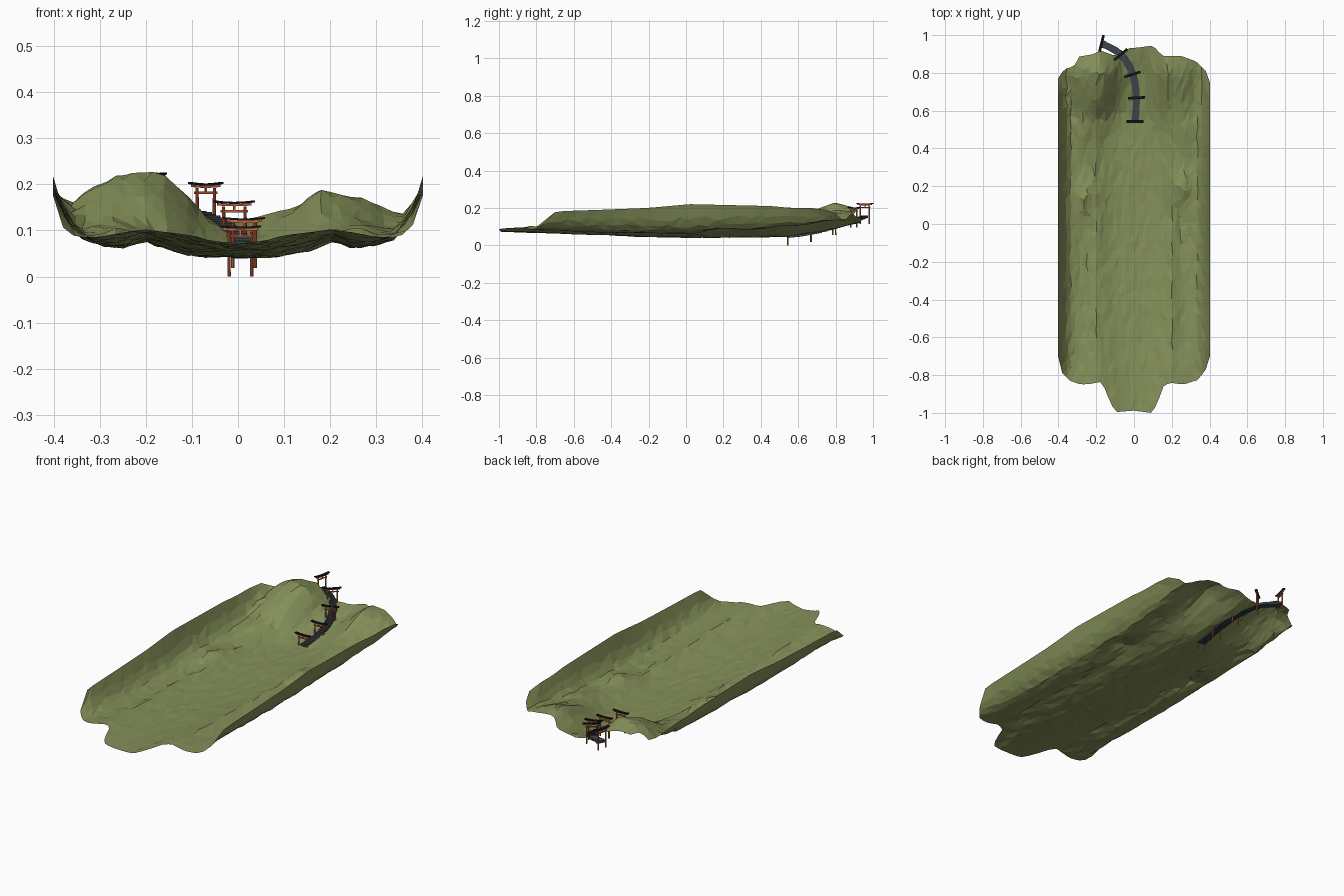
import bpy, bmesh, math, random
from mathutils import Matrix, Vector

if "Cube" in bpy.data.objects:
    bpy.data.objects.remove(bpy.data.objects["Cube"])

random.seed(4)


def material(name, rgb):
    m = bpy.data.materials.new(name)
    m.diffuse_color = (*rgb, 1)
    m.use_nodes = True
    m.node_tree.nodes["Principled BSDF"].inputs["Base Color"].default_value = m.diffuse_color
    return m


GRASS = material("grass", (0.235, 0.28, 0.1))
RED = material("vermilion", (0.6, 0.13, 0.05))
BLACK = material("black_tile", (0.008, 0.008, 0.009))
SLATE = material("slate", (0.045, 0.06, 0.065))


def finish(bm, name, mat):
    me = bpy.data.meshes.new(name)
    bmesh.ops.recalc_face_normals(bm, faces=bm.faces)
    bm.to_mesh(me)
    bm.free()
    me.materials.append(mat)
    ob = bpy.data.objects.new(name, me)
    bpy.context.collection.objects.link(ob)
    return ob


def lerp(pts, x):
    if x <= pts[0][0]:
        return pts[0][1]
    for (a, u), (b, v) in zip(pts, pts[1:]):
        if x <= b:
            return u + (v - u) * (x - a) / (b - a)
    return pts[-1][1]


# Valley cross-sections (height against |x|) at several stations along y
XS = (0, .06, .1, .15, .2, .25, .3, .34, .37, .39, .402)
SECTIONS = [
    (-1.0, (.072, .078, .09, .1, .104, .1, .09, .09, .09, .1, .11)),
    (-.82, (.068, .07, .08, .094, .102, .095, .085, .085, .09, .105, .12)),
    (-.69, (.063, .065, .072, .086, .096, .082, .078, .09, .12, .155, .182)),
    (-.45, (.055, .056, .06, .073, .088, .07, .07, .085, .118, .165, .19)),
    (-.2, (.045, .046, .047, .06, .08, .062, .067, .082, .117, .168, .2)),
    (.02, (.042, .042, .044, .058, .08, .063, .07, .085, .12, .178, .22)),
    (.45, (.044, .044, .047, .064, .088, .09, .085, .095, .13, .178, .21)),
    (.56, (.046, .049, .06, .085, .11, .11, .1, .1, .13, .17, .2)),
]
# Back hills (height against x), uneven left to right
HILLS = [
    (.66, [(-.4, .2), (-.37, .14), (-.33, .13), (-.27, .165), (-.2, .18), (-.15, .155), (-.08, .08),
           (0, .06), (.06, .068), (.12, .1), (.18, .14), (.25, .135), (.32, .11), (.36, .12), (.4, .2)]),
    (.8, [(-.4, .185), (-.36, .155), (-.32, .198), (-.25, .226), (-.17, .23), (-.13, .2), (-.06, .12),
          (0, .085), (.05, .09), (.12, .14), (.17, .19), (.24, .182), (.3, .16), (.35, .13), (.4, .185)]),
    (.95, [(-.4, .17), (-.33, .18), (-.25, .19), (-.18, .185), (-.12, .155), (-.06, .13),
           (0, .125), (.05, .135), (.12, .15), (.17, .17), (.24, .165), (.3, .15), (.36, .13), (.4, .16)]),
]
# Side knolls: x, y, height
KNOLLS = [(-.26, .14, .035), (.26, .2, .035), (-.28, .5, .02), (.28, .48, .02), (-.2, .3, -.01), (.19, .05, -.008)]


def height(x, y):
    rows = [(k, lerp(list(zip(XS, zs)), abs(x))) for k, zs in SECTIONS]
    rows += [(k, lerp(p, x)) for k, p in HILLS]
    z = lerp(rows, y)
    for mx, my, amp in KNOLLS:
        z += amp * math.exp(-((x - mx) / .045) ** 2 - ((y - my) / .08) ** 2)
    return z


# Scalloped ends of the terrain sheet
FRONT = [(-.402, -.7), (-.38, -.79), (-.34, -.83), (-.28, -.85), (-.22, -.845), (-.18, -.835), (-.155, -.87),
         (-.12, -.96), (-.09, -.995), (0, -.988), (.09, -1), (.12, -.96), (.155, -.86), (.19, -.84),
         (.26, -.85), (.34, -.825), (.38, -.77), (.402, -.7)]
BACK = [(-.402, .77), (-.37, .82), (-.315, .835), (-.3, .885), (-.21, .9), (-.18, .92), (-.1, .89), (-.03, .93),
        (.03, .935), (.1, .945), (.15, .89), (.25, .89), (.33, .86), (.38, .81), (.402, .75)]

NX, NY = 36, 30
cols = [-.402 + .804 * i / NX for i in range(NX + 1)]
bm = bmesh.new()
grid = []
for i, x0 in enumerate(cols):
    y0, y1 = lerp(FRONT, x0), lerp(BACK, x0)
    col = []
    for j in range(NY + 1):
        inside = 0 < i < NX and 0 < j < NY
        x = x0 + (random.uniform(-.006, .006) if inside else 0)
        y = y0 + (y1 - y0) * j / NY + (random.uniform(-.02, .02) if inside else 0)
        rough = random.uniform(-.003, .003) if inside else 0
        col.append(bm.verts.new((x, y, height(x, y) + rough)))
    grid.append(col)
for i in range(NX):
    for j in range(NY):
        bm.faces.new((grid[i][j], grid[i + 1][j], grid[i + 1][j + 1], grid[i][j + 1]))
bmesh.ops.triangulate(bm, faces=bm.faces)
finish(bm, "valley_terrain", GRASS)


def add_box(bm, size, mat):
    bmesh.ops.create_cube(bm, size=1, matrix=mat @ Matrix.Diagonal((*size, 1)))


def add_beam(bm, half, z, lift, thick, depth, mat):
    # Beam whose ends sweep upward
    n, prev = 8, None
    for i in range(n + 1):
        t = 2 * i / n - 1
        zz = z + lift * t * t
        ring = [bm.verts.new(mat @ Vector((t * half, dy, zz + dz))) for dy, dz in
                ((-depth, -thick), (depth, -thick), (depth, thick), (-depth, thick))]
        if prev:
            for k in range(4):
                bm.faces.new((prev[k], prev[k - 1], ring[k - 1], ring[k]))
        else:
            bm.faces.new(ring)
        prev = ring
    bm.faces.new(prev[::-1])


# Gates: x, y, base height, turn in degrees
GATES = [(.005, .543, .002, 0), (.013, .668, .02, 3), (-.008, .792, .056, 18), (-.07, .897, .096, 40),
         (-.172, .956, .117, 76)]
for n, (x, y, z, turn) in enumerate(GATES, 1):
    z -= .002
    base = Matrix.Translation((x, y, z)) @ Matrix.Rotation(math.radians(turn), 4, 'Z')
    bm = bmesh.new()
    for s in (-1, 1):
        bmesh.ops.create_cone(bm, cap_ends=True, segments=10, radius1=.004, radius2=.0036, depth=.098,
                              matrix=base @ Matrix.Translation((s * .0245, 0, .049)))
    add_box(bm, (.062, .004, .005), base @ Matrix.Translation((0, 0, .088)))
    add_box(bm, (.005, .004, .014), base @ Matrix.Translation((0, 0, .094)))
    add_beam(bm, .038, .101, .002, .0025, .004, base)
    finish(bm, f"gate_{n}_frame", RED)
    bm = bmesh.new()
    add_beam(bm, .045, .106, .003, .0022, .007, base)
    finish(bm, f"gate_{n}_roof", BLACK)

# Stone stair path winding up through the gates
STEPS = 36
pts = [Vector((x, y, z + h)) for (x, y, z, _), h in zip(GATES, (.043, .042, .038, .036, .036))]


def path(t):
    f = min(t * 4, 3.9999)
    i = int(f)
    u = f - i
    p0, p1, p2, p3 = (pts[max(0, min(4, i + d))] for d in (-1, 0, 1, 2))
    return .5 * (2 * p1 + (p2 - p0) * u + (2 * p0 - 5 * p1 + 4 * p2 - p3) * u * u + (3 * p1 - p0 - 3 * p2 + p3) * u ** 3)


bm = bmesh.new()
for k in range(STEPS):
    a, b = path(k / STEPS), path((k + 1) / STEPS)
    mid, d = (a + b) / 2, b - a
    add_box(bm, (.037 + random.uniform(-.003, .003), d.xy.length * 1.25, .012),
            Matrix.Translation(mid) @ Matrix.Rotation(math.atan2(-d.x, d.y), 4, 'Z'))
finish(bm, "stone_steps", SLATE)
